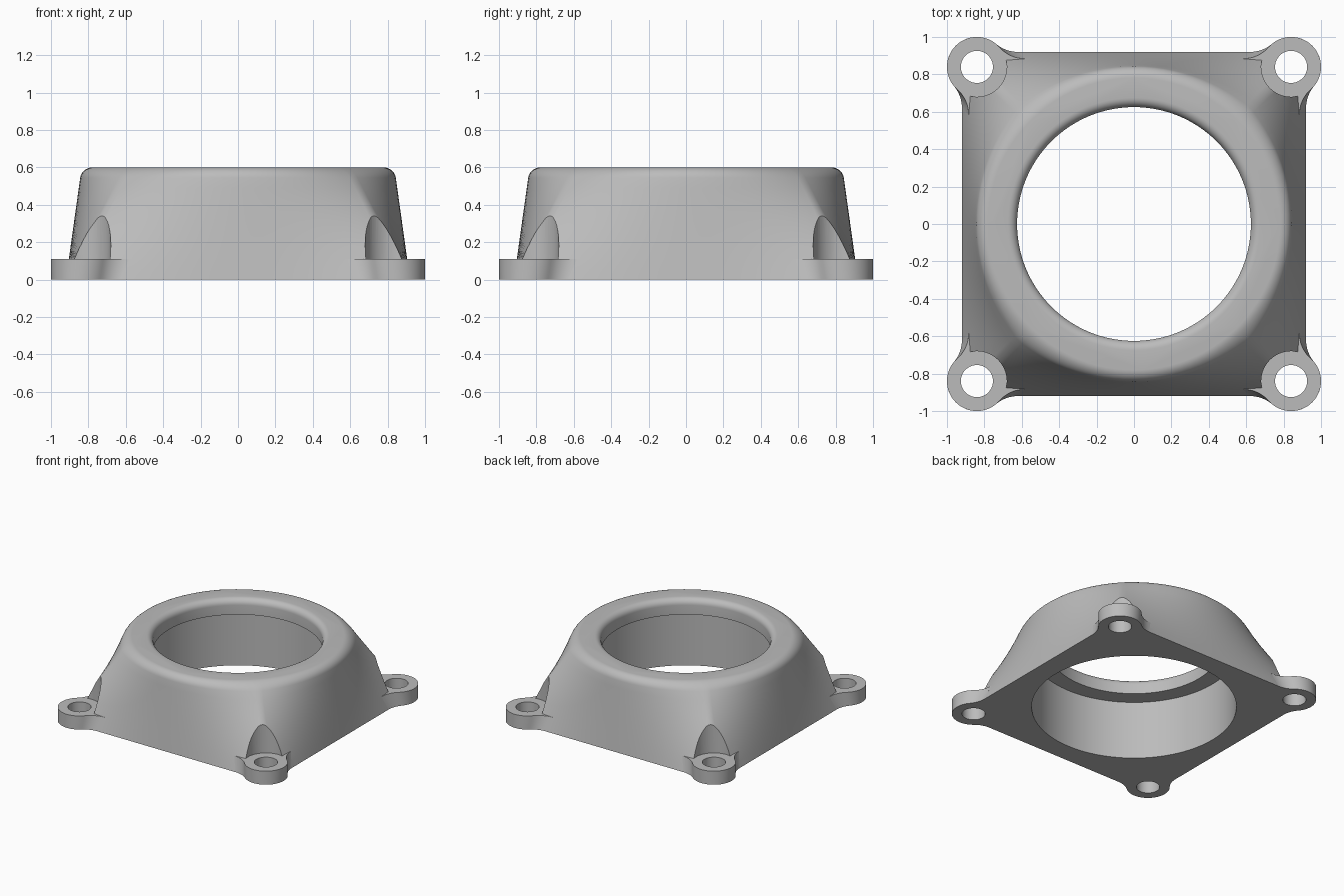
import bpy, bmesh
from math import sin, cos, pi, atan2, sqrt, radians
from mathutils import Vector

cube = bpy.data.objects.get("Cube")
if cube:
    bpy.data.objects.remove(cube, do_unlink=True)

HEIGHT, HALF, RIM, EDGE = 0.6, 0.92, 0.836, 0.055
LUG_C, LUG_R, LUG_H, HOLE_R, FILLET = 0.84, 0.16, 0.11, 0.086, 0.18
CORNERS = [(sx, sy) for sx in (1, -1) for sy in (1, -1)]

grey = bpy.data.materials.new("grey metal")
grey.use_nodes = True
grey.diffuse_color = (0.5, 0.5, 0.5, 1)
grey.node_tree.nodes["Principled BSDF"].inputs["Base Color"].default_value = (0.5, 0.5, 0.5, 1)


def skin(name, rings):
    """Closed solid through a stack of rings with equal point counts."""
    bm = bmesh.new()
    loops = [[bm.verts.new(p) for p in ring] for ring in rings]
    for a, b in zip(loops, loops[1:]):
        for i in range(len(a)):
            j = (i + 1) % len(a)
            bm.faces.new((a[i], a[j], b[j], b[i]))
    bm.faces.new(loops[0][::-1])
    bm.faces.new(loops[-1])
    bmesh.ops.recalc_face_normals(bm, faces=bm.faces)
    mesh = bpy.data.meshes.new(name)
    bm.to_mesh(mesh)
    bm.free()
    mesh.materials.append(grey)
    obj = bpy.data.objects.new(name, mesh)
    bpy.context.collection.objects.link(obj)
    return obj


def turned(name, profile, x=0, y=0, n=64):
    """Solid of revolution from (radius, height) pairs."""
    return skin(name, [[(x + r * cos(2 * pi * i / n), y + r * sin(2 * pi * i / n), z)
                        for i in range(n)] for r, z in profile])


def combine(target, tool, operation):
    mod = target.modifiers.new(operation.lower(), 'BOOLEAN')
    mod.operation, mod.solver, mod.object = operation, 'EXACT', tool
    bpy.context.view_layer.objects.active = target
    bpy.ops.object.modifier_apply(modifier=mod.name)
    bpy.data.objects.remove(tool, do_unlink=True)


# Square footprint with tiny rounded corners, paired with rim angles by length
def footprint():
    rad, straight, arc = 0.05, 24, 8
    flat = HALF - rad
    side = [Vector((HALF, -flat + 2 * flat * i / straight)) for i in range(straight)]
    side += [Vector((flat + rad * cos(a), flat + rad * sin(a)))
             for a in (pi / 2 * i / arc for i in range(arc))]
    lengths = [2 * flat * i / straight for i in range(straight)]
    lengths += [2 * flat + rad * pi / 2 * i / arc for i in range(arc)]
    total = 2 * flat + rad * pi / 2
    start = flat / total
    pairs = []
    for q in range(4):
        for p, s in zip(side, lengths):
            c, n = cos(q * pi / 2), sin(q * pi / 2)
            angle = (s / total - start + q) * pi / 2
            pairs.append((Vector((c * p.x - n * p.y, n * p.x + c * p.y)), angle))
    return pairs


# Body: square base blending to a round rim with a rounded top edge
pairs = footprint()


def body_ring(z, inset=0):
    t = z / HEIGHT
    ring = []
    for square, angle in pairs:
        p = square.lerp(Vector((cos(angle), sin(angle))) * RIM, t)
        p -= p.normalized() * inset
        ring.append((p.x, p.y, z))
    return ring


rings = [body_ring((HEIGHT - EDGE) * i / 10) for i in range(11)]
for i in range(1, 8):
    a = pi / 2 * i / 7
    rings.append(body_ring(HEIGHT - EDGE + EDGE * sin(a), EDGE * (1 - cos(a))))
body = skin("flange_body", rings)

# Bolt head pockets above each corner
for sx, sy in CORNERS:
    combine(body, turned("pocket_cutter", [(LUG_R, LUG_H), (LUG_R, 1)],
                         sx * LUG_C, sy * LUG_C), 'DIFFERENCE')


# Mounting lugs with concave webs running into the sides
def lug_outline(wall):
    cy = wall + FILLET
    cx = LUG_C - sqrt((LUG_R + FILLET) ** 2 - (cy - LUG_C) ** 2)
    end = atan2(LUG_C - cy, LUG_C - cx)
    web = []
    for i in range(9):
        a = -pi / 2 + (end + pi / 2) * i / 8
        web.append((cx + FILLET * cos(a), cy + FILLET * sin(a)))
    a0 = end + pi
    a1 = pi / 2 - a0
    nose = []
    for i in range(1, 40):
        a = a0 + (a1 - a0) * i / 40
        nose.append((LUG_C + LUG_R * cos(a), LUG_C + LUG_R * sin(a)))
    return web + nose + [(y, x) for x, y in reversed(web)]


for sx, sy in CORNERS:
    lug = skin("lug", [[(sx * x, sy * y, z) for x, y in lug_outline(wall)]
                       for wall, z in ((HALF, 0), (0.884, LUG_H))])
    combine(body, lug, 'UNION')

# Bolt holes
for sx, sy in CORNERS:
    combine(body, turned("hole_cutter", [(HOLE_R, -0.1), (HOLE_R, 0.3)],
                         sx * LUG_C, sy * LUG_C, 40), 'DIFFERENCE')

# Stepped bore with a rounded upper lip
bore, lip, step = 0.625, 0.05, 0.474
profile = [(0.755, -0.1), (0.755, step), (bore, step)]
for i in range(8):
    a = pi / 2 * i / 7
    profile.append((bore + lip * (1 - cos(a)), HEIGHT - lip + lip * sin(a)))
profile.append((bore + lip, 0.8))
combine(body, turned("bore_cutter", profile, n=128), 'DIFFERENCE')

# Smooth curved walls, crisp edges
bpy.ops.object.select_all(action='DESELECT')
body.select_set(True)
bpy.context.view_layer.objects.active = body
bpy.ops.object.shade_smooth_by_angle(angle=radians(30))
